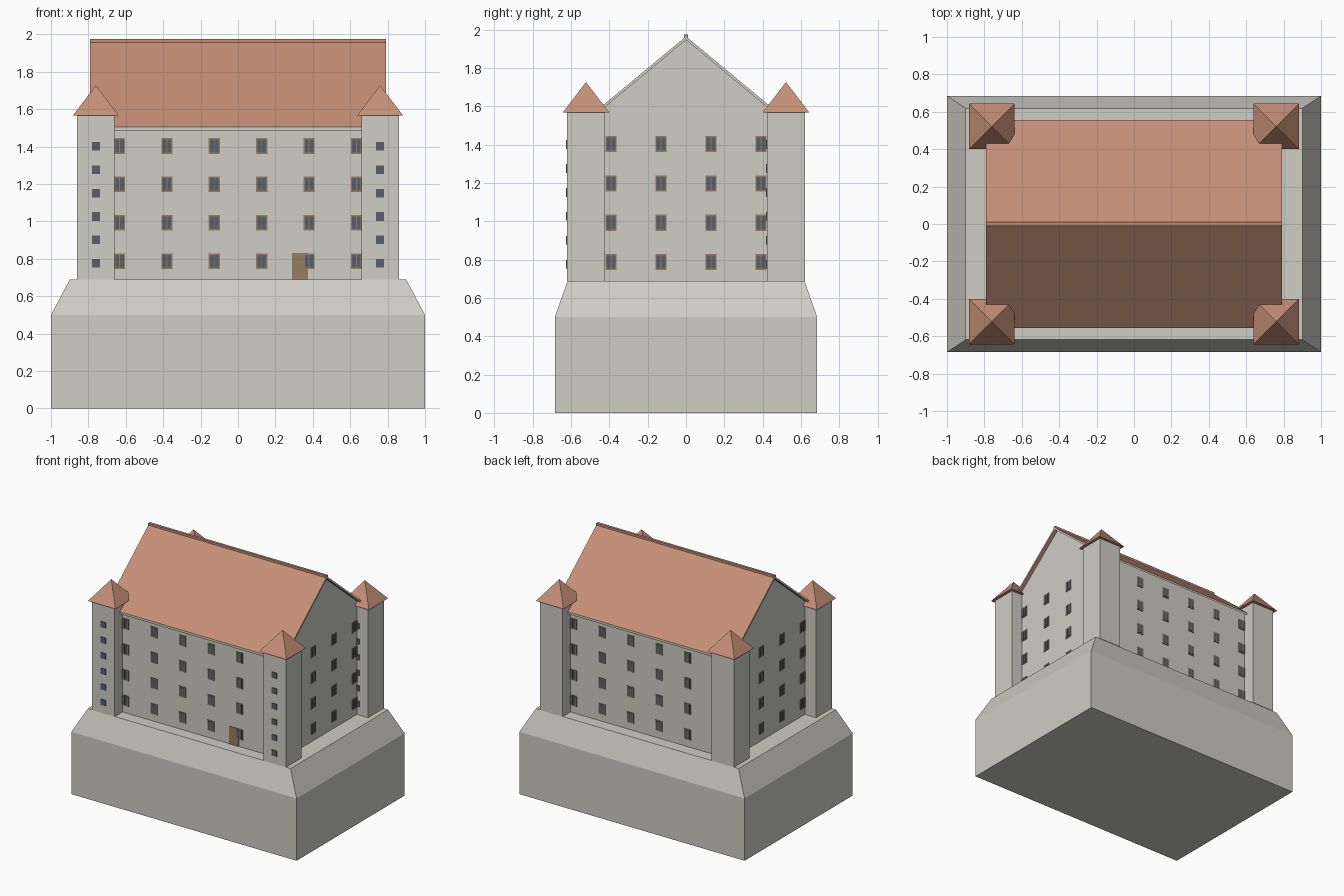
import bpy, bmesh, math
from mathutils import Matrix, Vector

if "Cube" in bpy.data.objects:
    bpy.data.objects.remove(bpy.data.objects["Cube"])


def material(name, rgb):
    m = bpy.data.materials.new(name)
    m.diffuse_color = (*rgb, 1)
    m.use_nodes = True
    m.node_tree.nodes["Principled BSDF"].inputs["Base Color"].default_value = m.diffuse_color
    return m


STONE = material("pale stone", (0.62, 0.61, 0.555))
TILE = material("clay tile", (0.56, 0.275, 0.185))
GLASS = material("dark glass", (0.095, 0.118, 0.145))
WOOD = material("brown wood", (0.30, 0.21, 0.115))


def finish(bm, name, *mats):
    bmesh.ops.recalc_face_normals(bm, faces=bm.faces)
    me = bpy.data.meshes.new(name)
    bm.to_mesh(me)
    bm.free()
    for m in mats:
        me.materials.append(m)
    ob = bpy.data.objects.new(name, me)
    bpy.context.collection.objects.link(ob)
    return ob


def box(bm, centre, size, frame=Matrix()):
    mat = frame @ Matrix.Translation(centre) @ Matrix.Diagonal((*size, 1))
    bmesh.ops.create_cube(bm, size=1, matrix=mat)


def prism(bm, profile, half_x):
    """Extrude a (y, z) profile along x."""
    f = bm.faces.new([bm.verts.new((-half_x, y, z)) for y, z in profile])
    r = bmesh.ops.extrude_face_region(bm, geom=[f])
    vs = [v for v in r["geom"] if isinstance(v, bmesh.types.BMVert)]
    bmesh.ops.translate(bm, verts=vs, vec=(2 * half_x, 0, 0))


BX, BY = 0.76, 0.522          # half size of the house, also tower centres
GROUND = 0.688                # top of the rock base
EAVE_Y, EAVE_Z, RIDGE, THICK = 0.555, 1.505, 1.965, 0.018
SLOPE = (RIDGE - EAVE_Z) / EAVE_Y

# Base: straight block with a sloped upper part
bm = bmesh.new()
box(bm, (0, 0, 0.25), (2, 1.37, 0.5))
top = max(bm.faces, key=lambda f: f.calc_center_median().z)
r = bmesh.ops.extrude_face_region(bm, geom=[top])
bmesh.ops.delete(bm, geom=[top], context='FACES_ONLY')
for v in r["geom"]:
    if isinstance(v, bmesh.types.BMVert):
        v.co = Vector((v.co.x * 0.90, v.co.y * 0.903, GROUND))
finish(bm, "base", STONE)

# House body with gables
bm = bmesh.new()
wall_top = RIDGE - THICK - BY * SLOPE
prism(bm, [(-BY, GROUND), (BY, GROUND), (BY, wall_top),
           (0, RIDGE - THICK), (-BY, wall_top)], BX)
finish(bm, "house_walls", STONE)

# Main roof: tiled slab with stone edges
bm = bmesh.new()
prism(bm, [(-EAVE_Y, EAVE_Z), (0, RIDGE), (EAVE_Y, EAVE_Z),
           (EAVE_Y, EAVE_Z - THICK), (0, RIDGE - THICK),
           (-EAVE_Y, EAVE_Z - THICK)], 0.79)
for f in bm.faces:
    f.normal_update()
    f.material_index = 0 if abs(f.normal.z) > 0.3 else 1
finish(bm, "main_roof", TILE, STONE)

# Ridge cap
bm = bmesh.new()
box(bm, (0, 0, RIDGE), (1.58, 0.02, 0.018))
finish(bm, "roof_ridge", TILE)

# Corner towers, pyramid roofs and front slits
towers, caps, slits = bmesh.new(), bmesh.new(), bmesh.new()
for sx in (-1, 1):
    for sy in (-1, 1):
        x, y = sx * BX, sy * BY
        box(towers, (x, y, (GROUND + 1.568) / 2), (0.2, 0.2, 1.568 - GROUND))
        bmesh.ops.create_cone(
            caps, cap_ends=True, segments=4, radius1=0.122 * math.sqrt(2),
            radius2=0, depth=0.16,
            matrix=Matrix.Translation((x, y, 1.647)) @ Matrix.Rotation(math.pi / 4, 4, 'Z'))
        for i in range(6):
            box(slits, (x, y - 0.101, 0.776 + 0.125 * i), (0.043, 0.008, 0.046))
finish(towers, "corner_towers", STONE)
finish(caps, "tower_roofs", TILE)
finish(slits, "tower_slits", GLASS)

# Windows on all four walls: wooden frame plate with two panes
frames, panes = bmesh.new(), bmesh.new()
walls = [(0, BY, BX, 6), (2, BY, BX, 6), (1, BX, BY, 4), (3, BX, BY, 4)]
for turn, dist, half, count in walls:
    rot = Matrix.Rotation(turn * math.pi / 2, 4, 'Z')
    for c in range(count):
        u = half * (2 * (c + 0.5) / count - 1)
        for row in range(4):
            z = 0.787 + 0.2055 * row
            box(frames, (u, -dist - 0.001, z), (0.06, 0.008, 0.084), rot)
            for s in (-1, 1):
                box(panes, (u + s * 0.0123, -dist - 0.003, z), (0.0205, 0.008, 0.068), rot)
finish(frames, "window_frames", WOOD)
finish(panes, "window_panes", GLASS)

# Front door
bm = bmesh.new()
box(bm, (0.332, -BY - 0.001, GROUND + 0.071), (0.084, 0.007, 0.142))
finish(bm, "front_door", WOOD)
